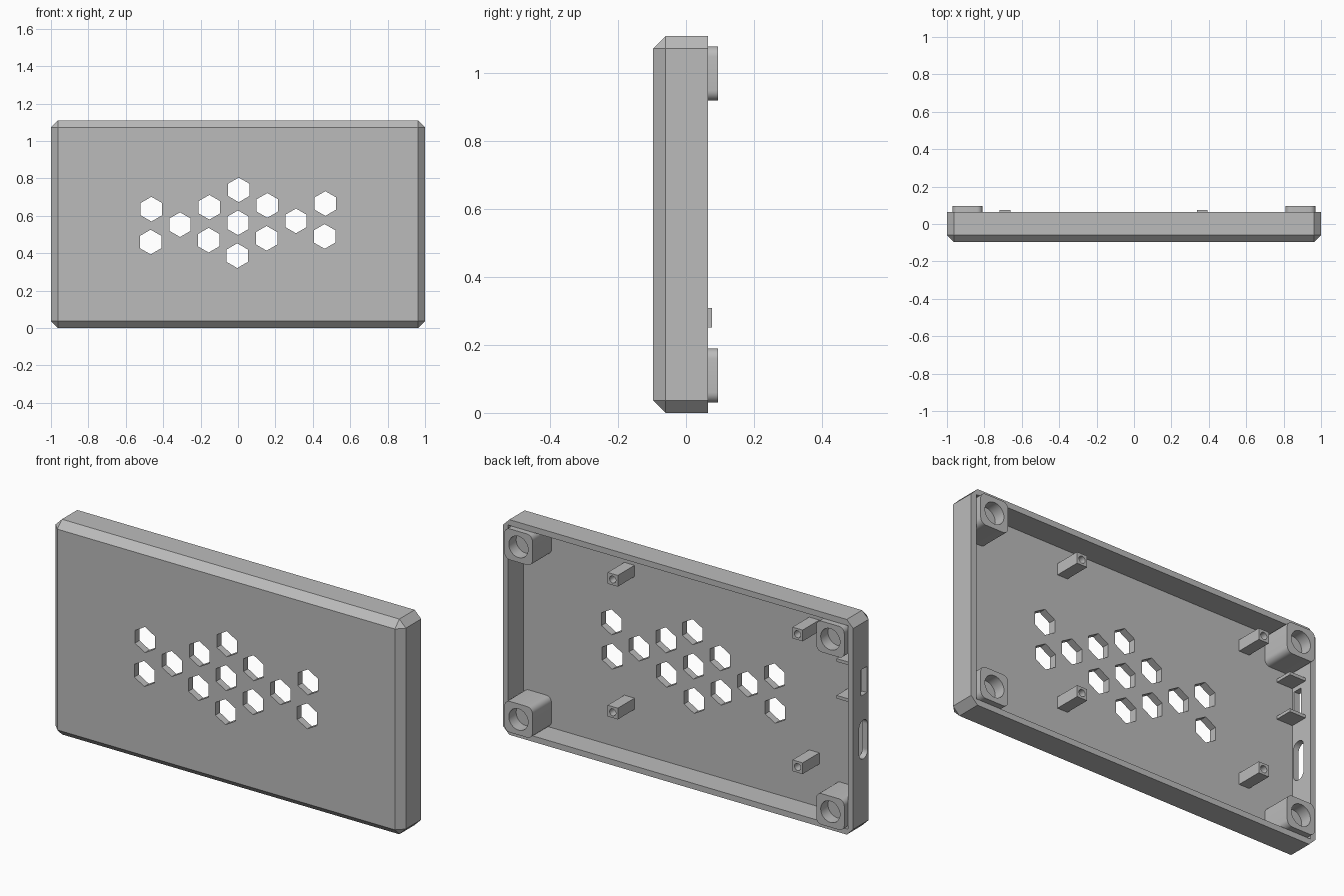
import bpy, bmesh, math
from mathutils import Matrix, Vector

if "Cube" in bpy.data.objects:
    bpy.data.objects.remove(bpy.data.objects["Cube"], do_unlink=True)

GREY = (0.5, 0.5, 0.5, 1)
mat = bpy.data.materials.new("grey plastic")
mat.use_nodes = True
mat.diffuse_color = GREY
mat.node_tree.nodes["Principled BSDF"].inputs["Base Color"].default_value = GREY

HEIGHT, FRONT, RIM = 1.11, -0.097, 0.065
FLOOR = -0.06          # inner face of the front panel
WALL = 0.03
CHAMFER = 0.037
BURY = 0.01            # overlap of the small parts into the panel


def finish(name, bm):
    """Turn a bmesh into a named object."""
    bmesh.ops.recalc_face_normals(bm, faces=bm.faces)
    mesh = bpy.data.meshes.new(name)
    bm.to_mesh(mesh)
    bm.free()
    mesh.materials.append(mat)
    obj = bpy.data.objects.new(name, mesh)
    bpy.context.collection.objects.link(obj)
    return obj


def box(name, low, high, radius=0.0, segments=1, rule=None):
    """Box between two corners; edges that pass the rule are bevelled."""
    low, high = Vector(low), Vector(high)
    bm = bmesh.new()
    bmesh.ops.create_cube(bm, size=1)
    bmesh.ops.scale(bm, vec=high - low, verts=bm.verts)
    bmesh.ops.translate(bm, vec=(low + high) / 2, verts=bm.verts)
    if radius:
        bmesh.ops.bevel(bm, geom=[e for e in bm.edges if rule(e)], offset=radius,
                        segments=segments, profile=0.5, affect='EDGES')
    return finish(name, bm)


def prism(name, x, z, y0, y1, radius, sides):
    """Upright-pointed prism or cylinder running along y."""
    bm = bmesh.new()
    bmesh.ops.create_cone(bm, cap_ends=True, segments=sides, radius1=radius,
                          radius2=radius, depth=abs(y1 - y0))
    bmesh.ops.rotate(bm, matrix=Matrix.Rotation(math.pi / 2, 3, 'X'), verts=bm.verts)
    bmesh.ops.translate(bm, vec=(x, (y0 + y1) / 2, z), verts=bm.verts)
    return finish(name, bm)


def cut(obj, cutter):
    """Subtract the cutter and remove it."""
    cutter.hide_render = True
    mod = obj.modifiers.new("cut", 'BOOLEAN')
    mod.operation, mod.solver, mod.object = 'DIFFERENCE', 'EXACT', cutter
    bpy.ops.object.select_all(action='DESELECT')
    bpy.context.view_layer.objects.active = obj
    obj.select_set(True)
    bpy.ops.object.modifier_apply(modifier=mod.name)
    bpy.data.objects.remove(cutter, do_unlink=True)


def smooth(obj):
    bpy.ops.object.select_all(action='DESELECT')
    bpy.context.view_layer.objects.active = obj
    obj.select_set(True)
    bpy.ops.object.shade_smooth_by_angle(angle=math.radians(35))


def along(axis):
    return lambda e: abs((e.verts[0].co - e.verts[1].co).normalized()[axis]) > 0.9


def not_rim(e):
    return min(v.co.y for v in e.verts) < 0


# Chamfered open tray
shell = box("case_shell", (-1, FRONT, 0), (1, RIM, HEIGHT), CHAMFER, 1, not_rim)
cut(shell, box("cavity", (WALL - 1, FLOOR, WALL), (1 - WALL, 0.3, HEIGHT - WALL)))

# Hexagonal vents on a slightly tilted lattice
p, q = Vector((0.157, 0.093)), Vector((-0.153, 0.083))
for i in range(-2, 3):
    for j in range(-2, 3):
        if (abs(i + j) <= 1 and abs(i - j) <= 3) or (i == j and abs(i) == 1):
            c = p * i + q * j + Vector((0, 0.563))
            cut(shell, prism("vent", c.x, c.y, -0.2, 0, 0.066, 6))

# Side openings: a rounded port slot and a rectangular switch window
cut(shell, box("port", (-1.1, -0.053, 0.37), (-0.9, 0.017, 0.57), 0.034, 8, along(0)))
cut(shell, box("window", (-1.1, -0.047, 0.70), (-0.9, 0.0, 0.835)))

# Corner screw posts with blind holes
for side, sx in (("right", -1), ("left", 1)):
    for level, z in (("lower", 0.11), ("upper", HEIGHT - 0.11)):
        x = sx * 0.89
        post = box(f"{level}_{side}_screw_post", (x - 0.08, FLOOR - BURY, z - 0.08),
                   (x + 0.08, 0.095, z + 0.08), 0.03, 6, along(1))
        cut(post, prism("screw_hole", x, z, 0.035, 0.2, 0.055, 32))
        smooth(post)

# Slim board standoffs with pilot holes
for side, x in (("right", -0.69), ("left", 0.365)):
    for level, z in (("lower", 0.28), ("upper", 0.965)):
        peg = box(f"{level}_{side}_standoff", (x - 0.029, FLOOR - BURY, z - 0.029),
                  (x + 0.029, 0.076, z + 0.029))
        cut(peg, prism("pilot_hole", x, z, 0.0, 0.2, 0.018, 16))
        smooth(peg)

# Ribs holding the switch
for level, z in (("lower", 0.675), ("upper", 0.865)):
    box(f"{level}_switch_rib", (-0.975, FLOOR - BURY, z - 0.008),
        (-0.88, 0.03, z + 0.008))
